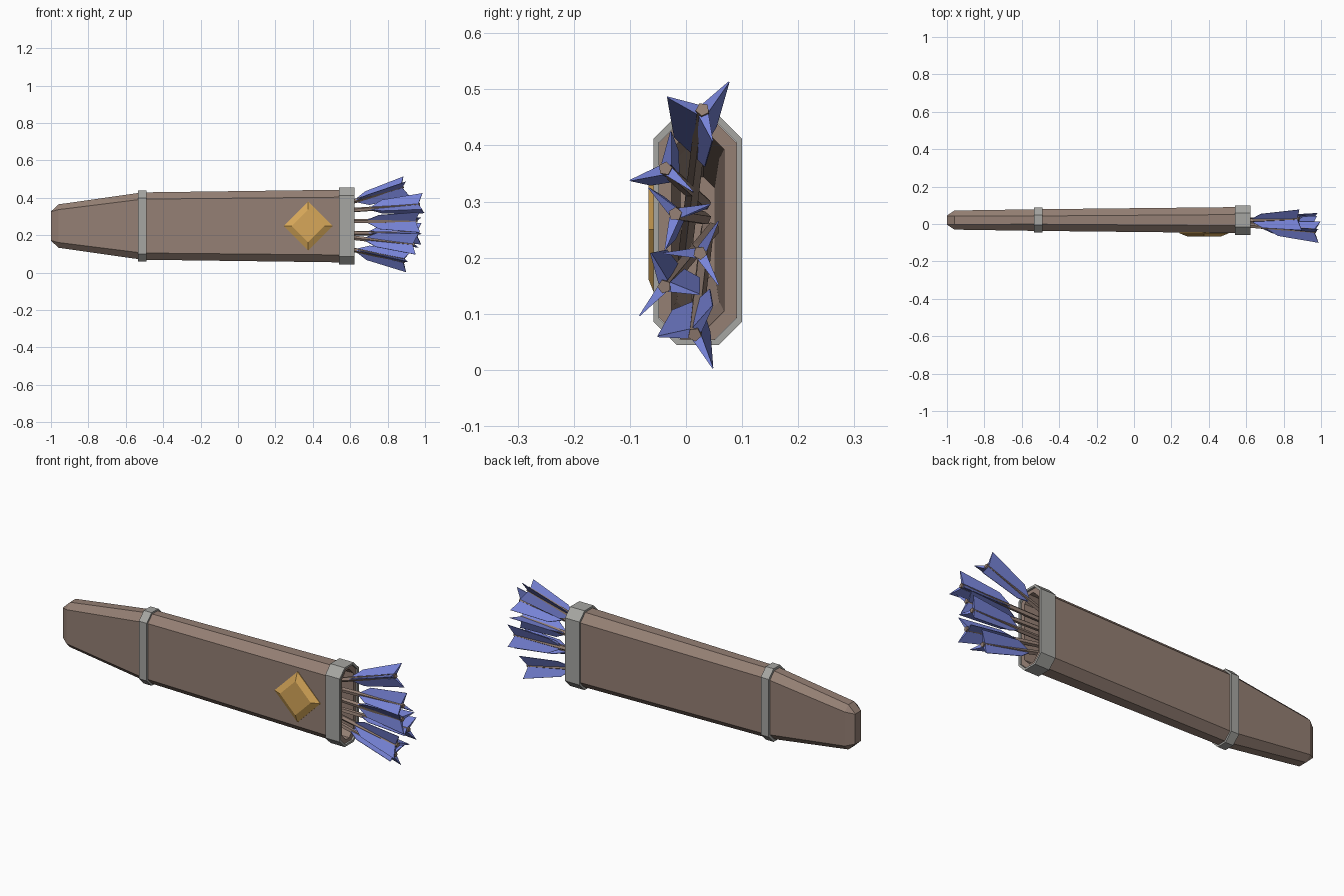
import bpy
import bmesh
from math import cos, sin, radians
from mathutils import Vector

cube = bpy.data.objects.get("Cube")
if cube:
    bpy.data.objects.remove(cube, do_unlink=True)

CY, CZ = 0.021, 0.249   # centre line of the case


def material(name, rgb):
    m = bpy.data.materials.new(name)
    m.use_nodes = True
    m.diffuse_color = (*rgb, 1)
    m.node_tree.nodes["Principled BSDF"].inputs["Base Color"].default_value = (*rgb, 1)
    return m


leather = material("brown leather", (0.30, 0.215, 0.175))
metal = material("grey metal", (0.38, 0.38, 0.36))
feather = material("blue feather", (0.19, 0.235, 0.70))
gold = material("gold", (0.68, 0.39, 0.10))


def finish(bm, name, mat):
    bmesh.ops.remove_doubles(bm, verts=bm.verts, dist=0.0005)
    bmesh.ops.recalc_face_normals(bm, faces=bm.faces)
    mesh = bpy.data.meshes.new(name)
    bm.to_mesh(mesh)
    bm.free()
    mesh.materials.append(mat)
    ob = bpy.data.objects.new(name, mesh)
    bpy.context.collection.objects.link(ob)
    return ob


def octagon(x, hy, hz, c):
    """Rectangle across the case with its corners cut by c."""
    quarter = [(hy, hz - c), (hy - c, hz)]
    pts = quarter + [(-y, z) for y, z in quarter[::-1]]
    pts += [(-y, -z) for y, z in pts]
    return [Vector((x, CY + y, CZ + z)) for y, z in pts]


def loft(rings, name, mat, caps=True, loop=False):
    bm = bmesh.new()
    loops = [[bm.verts.new(p) for p in r] for r in rings]
    pairs = list(zip(loops, loops[1:]))
    if loop:
        pairs.append((loops[-1], loops[0]))
    for a, b in pairs:
        n = len(a)
        for i in range(n):
            j = (i + 1) % n
            bm.faces.new((a[i], a[j], b[j], b[i]))
    if caps:
        bm.faces.new(loops[0])
        bm.faces.new(loops[-1])
    return finish(bm, name, mat)


# Hollow case: tip, outer wall, mouth, then the inner wall back down
loft([octagon(-1.0, 0.024, 0.078, 0.001),
      octagon(-0.96, 0.051, 0.116, 0.028),
      octagon(-0.51, 0.058, 0.180, 0.036),
      octagon(0.612, 0.070, 0.195, 0.040),
      octagon(0.612, 0.047, 0.178, 0.034),
      octagon(-0.51, 0.038, 0.155, 0.028),
      octagon(-0.90, 0.030, 0.095, 0.020)], "case", leather)


# Metal bands around the case
def band(name, x0, x1, hy, hz, c, wall):
    inner = (hy - wall, hz - wall, c - wall * 0.4)
    loft([octagon(x0, *inner), octagon(x0, hy, hz, c),
          octagon(x1, hy, hz, c), octagon(x1, *inner)],
         name, metal, caps=False, loop=True)


band("mouth_band", 0.54, 0.622, 0.079, 0.205, 0.042, 0.010)
band("lower_band", -0.535, -0.49, 0.067, 0.189, 0.040, 0.012)


# Diamond ornament on the front
def diamond(y, r):
    return [Vector((0.375 + r * dx, y, 0.25 + r * dz))
            for dx, dz in ((1, 0), (0, 1), (-1, 0), (0, -1))]


loft([diamond(-0.03, 0.131), diamond(-0.050, 0.131), diamond(-0.067, 0.088)],
     "diamond_ornament", gold)


# Arrows: nock point, point at the mouth, roll of the first fin
ARROWS = [
    ((0.895, 0.030, 0.468), (0.63, 0.020, 0.385), 45),
    ((0.985, -0.038, 0.360), (0.63, -0.010, 0.335), 80),
    ((0.970, -0.020, 0.278), (0.63, 0.000, 0.275), 15),
    ((0.975, 0.025, 0.208), (0.63, 0.022, 0.212), 60),
    ((0.955, -0.040, 0.147), (0.63, -0.008, 0.185), 110),
    ((0.905, 0.015, 0.060), (0.63, 0.022, 0.120), 60),
]
# Fin outline: distance along the shaft from the nock, radius, half thickness
FIN = [(-0.28, 0.008, 0.003), (-0.215, 0.045, 0.001),
       (0.005, 0.066, 0.001), (-0.02, 0.008, 0.009)]


def arrow(index, nock, mouth, roll):
    nock, mouth = Vector(nock), Vector(mouth)
    axis = (nock - mouth).normalized()
    side = (Vector((0, 1, 0)) - axis * axis.y).normalized()
    up = axis.cross(side)

    def spoke(deg):
        return side * cos(radians(deg)) + up * sin(radians(deg))

    # Five-sided shaft
    def shaft_ring(t):
        return [nock + axis * t + spoke(roll + 72 * k) * 0.0125 for k in range(5)]

    loft([shaft_ring(-0.9), shaft_ring(-0.012)], f"arrow_shaft_{index}", leather)

    # Three wedge-shaped fins
    for k in range(3):
        out, across = spoke(roll + 120 * k), spoke(roll + 120 * k + 90)
        sides = [[nock + axis * t + out * r + across * w * s for t, r, w in FIN]
                 for s in (-1, 1)]
        loft(sides, f"arrow_fin_{index}_{k + 1}", feather)


for i, spec in enumerate(ARROWS):
    arrow(i + 1, *spec)
